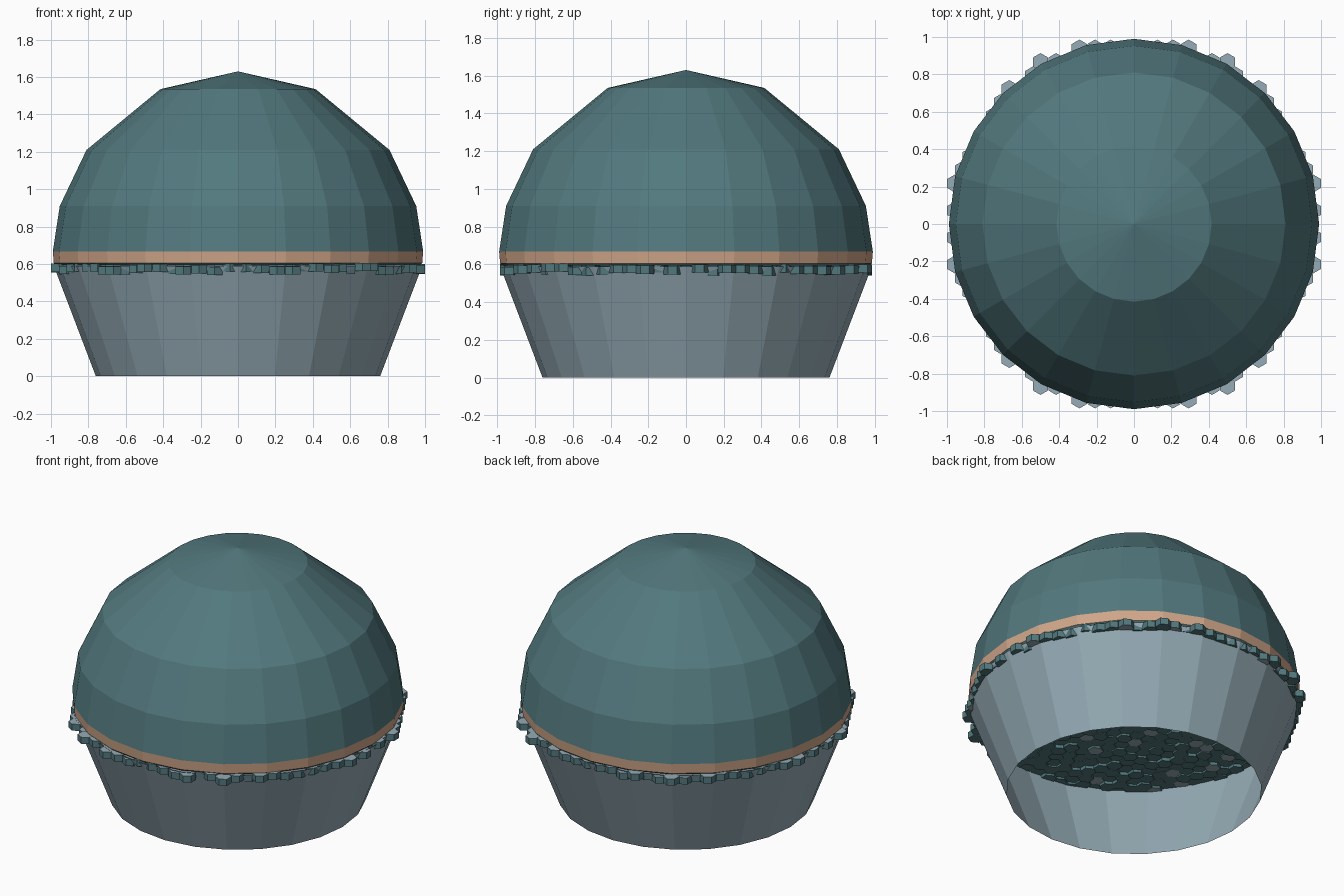
import bpy, bmesh, math, random

random.seed(4)
if "Cube" in bpy.data.objects:
    bpy.data.objects.remove(bpy.data.objects["Cube"])


def material(name, rgb):
    m = bpy.data.materials.new(name)
    m.use_nodes = True
    m.diffuse_color = (*rgb, 1)
    m.node_tree.nodes["Principled BSDF"].inputs["Base Color"].default_value = (*rgb, 1)
    return m


teal = material("dark teal", (0.085, 0.19, 0.208))
grey = material("blue grey", (0.30, 0.41, 0.465))
tan = material("warm tan", (0.63, 0.38, 0.25))


def finish(name, bm, mats):
    mesh = bpy.data.meshes.new(name)
    bm.to_mesh(mesh)
    bm.free()
    for m in mats:
        mesh.materials.append(m)
    obj = bpy.data.objects.new(name, mesh)
    bpy.context.collection.objects.link(obj)
    return obj


def lathe(name, profile, mat, sides=24):
    """Open faceted shell turned around z; a zero radius makes a tip."""
    bm = bmesh.new()
    rings = []
    for r, z in profile:
        count = sides if r > 0 else 1
        rings.append([bm.verts.new((r * math.cos(math.tau * i / sides),
                                    r * math.sin(math.tau * i / sides), z))
                      for i in range(count)])
    for low, high in zip(rings, rings[1:]):
        for i in range(sides):
            j = (i + 1) % sides
            if len(high) == 1:
                bm.faces.new((low[i], low[j], high[0]))
            else:
                bm.faces.new((low[i], low[j], high[j], high[i]))
    return finish(name, bm, [mat])


# Outer shells
lathe("cup", [(0.76, 0), (0.985, 0.59)], grey)
lathe("rim_band", [(0.985, 0.605), (0.99, 0.668)], tan)
lathe("rim_lip", [(0.975, 0.595), (0.985, 0.605)], teal)
lathe("dome", [(0.99, 0.668), (0.953, 0.91), (0.81, 1.21),
               (0.415, 1.535), (0, 1.63)], teal)

# Floor of hexagonal tiles with slightly uneven heights
pitch = 1 / 12
radius = pitch / math.sqrt(3)
bm = bmesh.new()
for row in range(-13, 14):
    for col in range(-13, 14):
        x = (col + 0.5 * (row % 2)) * pitch
        y = row * radius * 1.5
        if math.hypot(x, y) > 1.005 or abs(x) > 0.99:
            continue
        top = 0.59 + random.uniform(-0.008, 0.015)
        base = top - 0.043
        rings = [[bm.verts.new((x + radius * 0.99 * math.sin(math.tau * i / 6),
                                y + radius * 0.99 * math.cos(math.tau * i / 6), z))
                  for i in range(6)] for z in (base, top)]
        under = bm.faces.new(rings[0])
        under.material_index = int(random.random() < 0.07)
        upper = bm.faces.new(rings[1][::-1])
        upper.material_index = 1
        for i in range(6):
            j = (i + 1) % 6
            bm.faces.new((rings[0][j], rings[0][i], rings[1][i], rings[1][j]))
bmesh.ops.recalc_face_normals(bm, faces=bm.faces)
finish("hexagon_floor", bm, [teal, grey])
